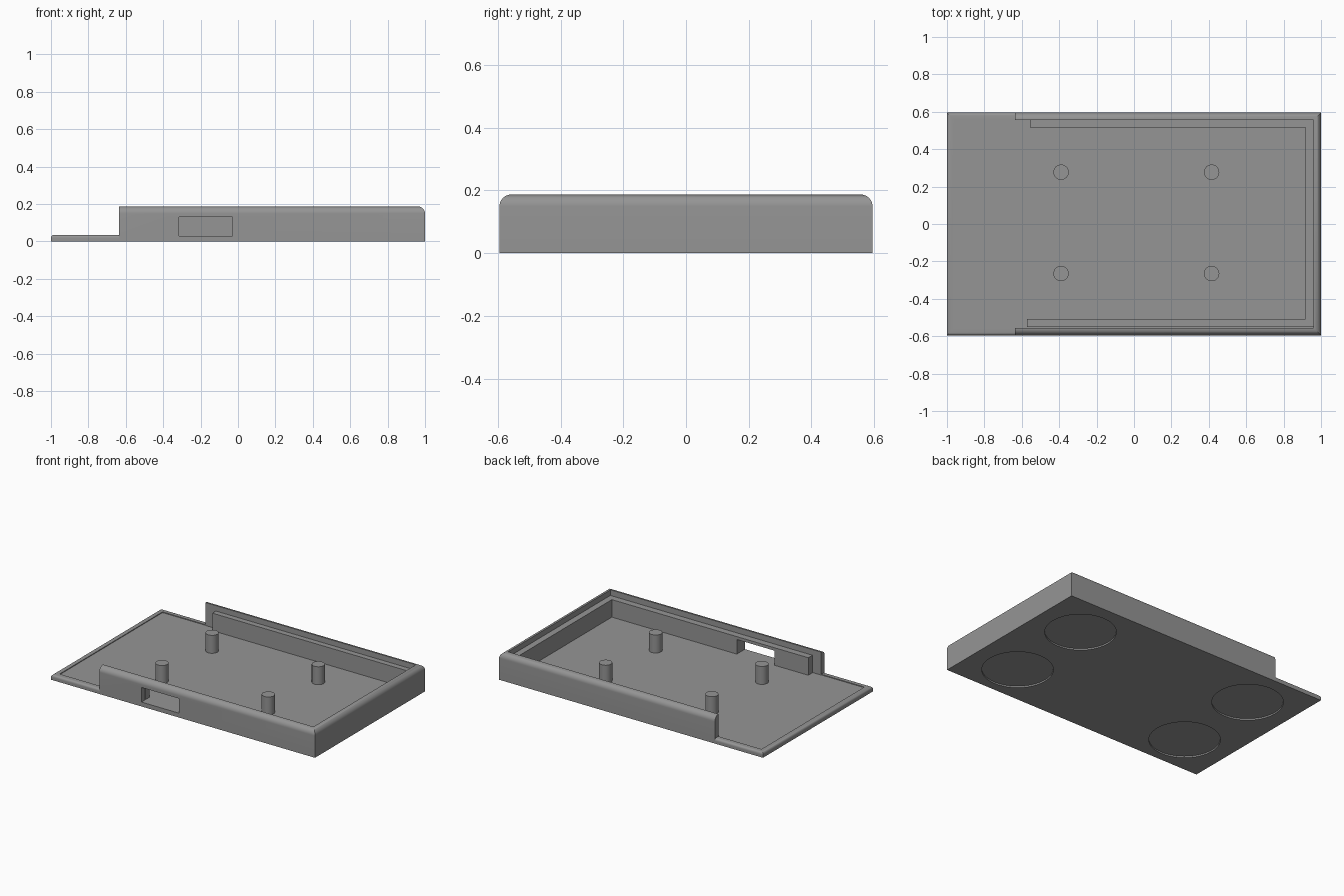
import bpy, bmesh, math

if "Cube" in bpy.data.objects:
    bpy.data.objects.remove(bpy.data.objects["Cube"])

HALF_Y = 0.595
WALL_TOP = 0.187
FLOOR = 0.03
BASE = 0.015          # thickness of the full-size bottom sheet
WALL_X = -0.635       # where the tall walls stop

grey = bpy.data.materials.new("mid grey")
grey.diffuse_color = (0.3, 0.3, 0.3, 1)
grey.use_nodes = True
grey.node_tree.nodes["Principled BSDF"].inputs["Base Color"].default_value = grey.diffuse_color


def finish(name, bm, smooth=False):
    bmesh.ops.recalc_face_normals(bm, faces=bm.faces)
    mesh = bpy.data.meshes.new(name)
    bm.to_mesh(mesh)
    bm.free()
    mesh.materials.append(grey)
    obj = bpy.data.objects.new(name, mesh)
    bpy.context.collection.objects.link(obj)
    if smooth:
        bpy.ops.object.select_all(action='DESELECT')
        obj.select_set(True)
        bpy.context.view_layer.objects.active = obj
        bpy.ops.object.shade_smooth_by_angle(angle=math.radians(35))
    return obj


def box(name, x0, x1, y0, y1, z0, z1):
    bm = bmesh.new()
    bmesh.ops.create_cube(bm, size=1)
    for v in bm.verts:
        v.co = ((x0, x1)[v.co.x > 0], (y0, y1)[v.co.y > 0], (z0, z1)[v.co.z > 0])
    return finish(name, bm)


def cylinder(name, x, y, z0, z1, r, segments):
    bm = bmesh.new()
    bmesh.ops.create_cone(bm, cap_ends=True, segments=segments, radius1=r, radius2=r, depth=z1 - z0)
    bmesh.ops.translate(bm, verts=bm.verts, vec=(x, y, (z0 + z1) / 2))
    return finish(name, bm, True)


def u_sweep(name, profile, side, front_x, back_x, shift_y=0):
    """Sweep an (inset, height) profile around three sides with mitred corners."""
    bm = bmesh.new()
    rings = []
    for end, sy, x in ((1, -1, front_x), (0, -1, 0), (0, 1, 0), (1, 1, back_x)):
        rings.append([bm.verts.new((x if end else side * (1 - d), sy * (HALF_Y - d) + shift_y, z))
                      for d, z in profile])
    n = len(profile)
    for a, b in zip(rings, rings[1:]):
        for i in range(n):
            bm.faces.new((a[i], a[(i + 1) % n], b[(i + 1) % n], b[i]))
    bm.faces.new(rings[0])
    bm.faces.new(rings[-1])
    return finish(name, bm, True)


def rounded_profile(width, z0, z1, r, steps):
    """Rectangle with its outer top corner rounded."""
    arc = [(r - r * math.cos(t), z1 - r + r * math.sin(t))
           for t in (i * math.pi / 2 / steps for i in range(steps + 1))]
    return [(0, z0)] + arc + [(width, z1), (width, z0)]


def cut(target, cutter):
    cutter.hide_render = True
    cutter.display_type = 'WIRE'
    mod = target.modifiers.new("cut", 'BOOLEAN')
    mod.operation = 'DIFFERENCE'
    mod.solver = 'EXACT'
    mod.object = cutter


# Bottom sheet and the slightly raised floor inside the rim
base = box("bottom_plate", -1, 1, -HALF_Y, HALF_Y, 0, BASE)
box("floor_panel", -0.963, 0.96, -0.557, 0.557, BASE, FLOOR)

# Low rounded rim on the open end, tall rounded wall on the rest
u_sweep("low_rim", rounded_profile(0.038, BASE, 0.035, 0.015, 5), -1, WALL_X, WALL_X)
wall = u_sweep("outer_wall", rounded_profile(0.04, BASE, WALL_TOP, 0.038, 10), 1, WALL_X, WALL_X)

# Lower ledge lining the wall
ledge = u_sweep("inner_ledge", [(0.038, FLOOR), (0.038, 0.15), (0.083, 0.15), (0.083, FLOOR)],
                1, -0.572, -0.556, 0.005)

# Port opening through the front wall and ledge
port = box("port_cutter", -0.315, -0.03, -0.7, -0.45, FLOOR, 0.13)
cut(wall, port)
cut(ledge, port)

# Four mounting posts
for x in (-0.39, 0.415):
    for y in (-0.265, 0.277):
        cylinder("mounting_post", x, y, FLOOR, 0.153, 0.041, 32)

# Four shallow round foot recesses underneath
for x in (-0.67, 0.67):
    for y in (-0.315, 0.287):
        cut(base, cylinder("foot_recess_cutter", x, y, -0.05, 0.01, 0.22, 64))
